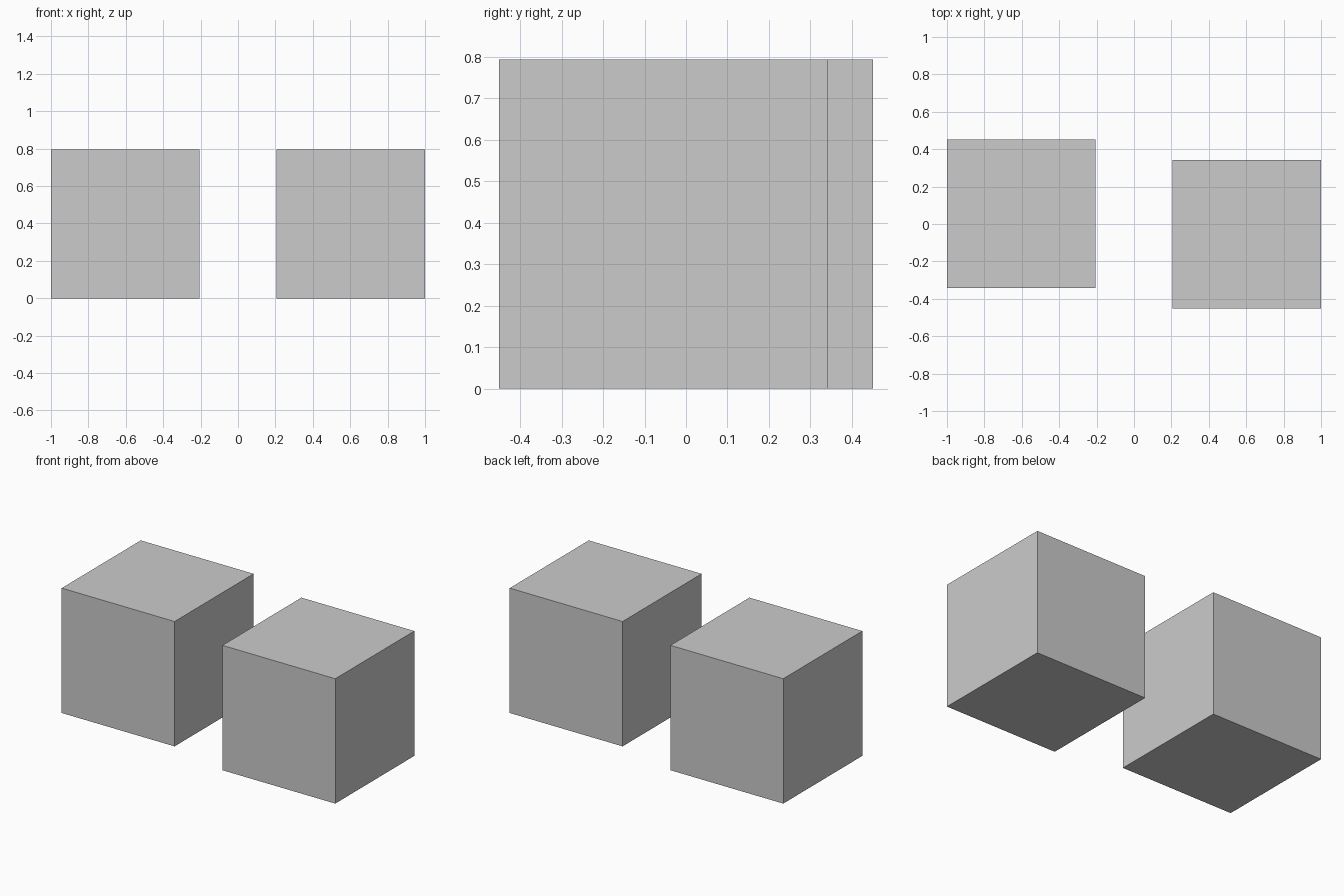
import bpy

if "Cube" in bpy.data.objects:
    bpy.data.objects.remove(bpy.data.objects["Cube"])

SIZE = 0.794   # cube edge length


def add_cube(name, x, y):
    """Cube resting on z = 0."""
    bpy.ops.mesh.primitive_cube_add(size=SIZE, location=(x, y, SIZE / 2))
    bpy.context.object.name = name


# Two equal cubes, staggered front to back
offset_x = 1 - SIZE / 2
offset_y = 0.054
add_cube("left_cube", -offset_x, offset_y)
add_cube("right_cube", offset_x, -offset_y)
